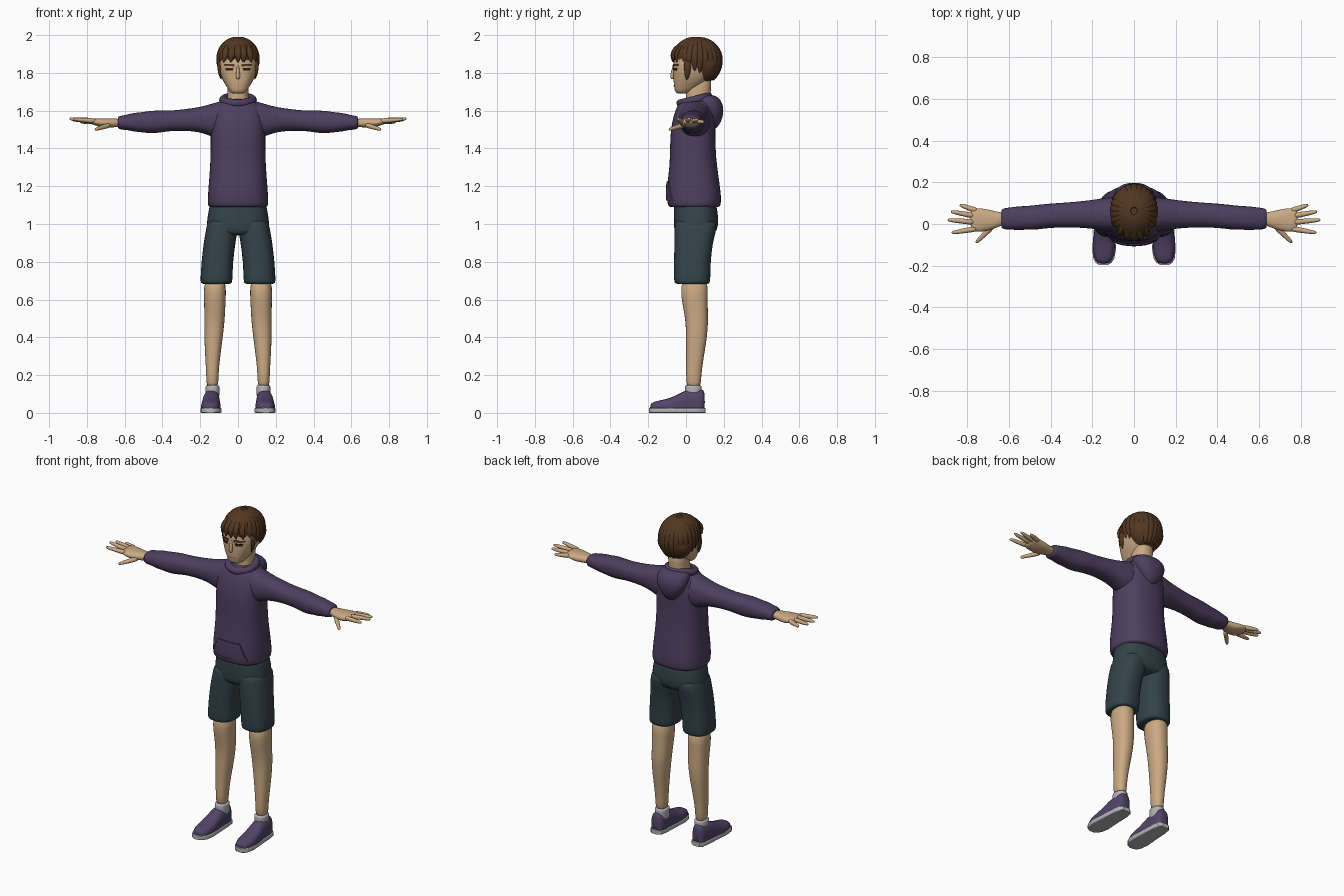
import bpy, bmesh, math, random
from mathutils import Vector

random.seed(4)
cube = bpy.data.objects.get("Cube")
if cube:
    bpy.data.objects.remove(cube, do_unlink=True)


def material(name, r, g, b):
    mat = bpy.data.materials.new(name)
    mat.use_nodes = True
    mat.diffuse_color = (r, g, b, 1)
    bsdf = next(n for n in mat.node_tree.nodes if n.type == 'BSDF_PRINCIPLED')
    bsdf.inputs["Base Color"].default_value = (r, g, b, 1)
    bsdf.inputs["Roughness"].default_value = 0.8
    return mat


purple = material("hoodie purple", .075, .05, .115)
teal = material("shorts dark teal", .033, .056, .066)
skin = material("skin", .6, .4, .23)
brown = material("hair brown", .085, .038, .015)
dark = material("eye dark brown", .03, .012, .007)
shoe_purple = material("shoe purple", .085, .058, .14)
white = material("sock and sole grey", .45, .45, .47)


def finish(name, bm, mat, mirror=False, sub=1):
    """Turn a bmesh into a smooth object, optionally mirrored across x."""
    bmesh.ops.recalc_face_normals(bm, faces=bm.faces)
    mesh = bpy.data.meshes.new(name)
    bm.to_mesh(mesh)
    bm.free()
    mesh.materials.append(mat)
    obj = bpy.data.objects.new(name, mesh)
    bpy.context.collection.objects.link(obj)
    bpy.ops.object.select_all(action='DESELECT')
    obj.select_set(True)
    bpy.context.view_layer.objects.active = obj
    if sub:
        mesh.shade_smooth()
    else:
        bpy.ops.object.shade_smooth_by_angle(angle=math.radians(40))
    if mirror:
        obj.modifiers.new("Mirror", 'MIRROR').use_mirror_merge = False
    if sub:
        m = obj.modifiers.new("Subdivision", 'SUBSURF')
        m.levels = m.render_levels = sub
    return obj


def skin_loops(bm, loops):
    """Bridge rings of vertices with quads and cap both ends."""
    n = len(loops[0])
    for a, b in zip(loops, loops[1:]):
        for i in range(n):
            j = (i + 1) % n
            bm.faces.new((a[i], a[j], b[j], b[i]))
    bm.faces.new(loops[0])
    bm.faces.new(loops[-1])


def loft(name, axis, rings, mat, p=2.3, mirror=False, floor=None, sub=1, n=20):
    """Rings are (position on axis, low, high, low, high) of the other two axes."""
    bm = bmesh.new()
    loops = []
    for t, a0, a1, b0, b1 in rings:
        loop = []
        for i in range(n):
            ang = math.tau * (i + .5) / n
            c, s = (math.copysign(abs(v) ** (2 / p), v) for v in (math.cos(ang), math.sin(ang)))
            co = [(a0 + a1 + (a1 - a0) * c) / 2, (b0 + b1 + (b1 - b0) * s) / 2]
            co.insert(axis, t)
            if floor is not None:
                co[2] = max(co[2], floor)
            loop.append(bm.verts.new(co))
        loops.append(loop)
    skin_loops(bm, loops)
    return finish(name, bm, mat, mirror, sub)


def centred(rings):
    return [(z, -w, w, f, b) for z, w, f, b in rings]


def tube(bm, path, radii, up=(0, 0, 1), flat=1.0, n=8):
    """Tapered tube along a path, flattened along the up direction."""
    pts = [Vector(q) for q in path]
    loops = []
    for k, q in enumerate(pts):
        d = pts[min(k + 1, len(pts) - 1)] - pts[max(k - 1, 0)]
        side = d.cross(Vector(up)).normalized()
        out = side.cross(d).normalized()
        loops.append([bm.verts.new(q + radii[k] * (side * math.cos(a) + out * math.sin(a) * flat))
                      for a in (math.tau * i / n for i in range(n))])
    skin_loops(bm, loops)


def plate(name, target, corners, mat, thick=.004, mirror=False, steps=8):
    """Thin patch laid on the front of a target; corners are (x, z), low-left first."""
    bpy.context.view_layer.update()
    deps = bpy.context.evaluated_depsgraph_get()
    a, b, c, d = (Vector((x, 0, z)) for x, z in corners)
    bm = bmesh.new()
    grid = []
    for i in range(steps + 1):
        row = []
        for j in range(steps + 1):
            q = a.lerp(b, i / steps).lerp(d.lerp(c, i / steps), j / steps)
            hit, loc, _, _ = target.ray_cast((q.x, -1, q.z), (0, 1, 0), depsgraph=deps)
            q.y = (loc.y if hit else 0) - thick
            row.append(bm.verts.new(q))
        grid.append(row)
    for i in range(steps):
        for j in range(steps):
            bm.faces.new((grid[i][j], grid[i + 1][j], grid[i + 1][j + 1], grid[i][j + 1]))
    rim = bmesh.ops.extrude_face_region(bm, geom=bm.faces[:])
    for v in rim["geom"]:
        if isinstance(v, bmesh.types.BMVert):
            v.co.y += thick + .003
    return finish(name, bm, mat, mirror, 0)


# Hoodie body, front pocket, sleeves, hood and collar
body = loft("hoodie_body", 2, centred([
    (1.088, .145, -.08, .17), (1.092, .158, -.094, .18), (1.11, .163, -.1, .187),
    (1.15, .161, -.104, .187), (1.21, .157, -.102, .18), (1.3, .149, -.088, .166),
    (1.4, .146, -.086, .157), (1.5, .147, -.083, .157), (1.57, .145, -.068, .155),
    (1.62, .13, -.05, .148), (1.655, .09, -.03, .13), (1.665, .06, -.01, .11)]), purple, 2.5)
plate("front_pocket", body, [(-.115, 1.125), (.115, 1.125), (.075, 1.225), (-.075, 1.225)], purple, .006)
loft("sleeves", 0, [
    (.05, -.04, .13, 1.45, 1.66), (.1, -.038, .13, 1.45, 1.65), (.15, -.032, .125, 1.465, 1.634),
    (.2, -.022, .115, 1.487, 1.62), (.3, -.016, .105, 1.495, 1.605), (.38, -.018, .1, 1.49, 1.6),
    (.43, -.022, .096, 1.48, 1.602), (.48, -.03, .09, 1.48, 1.598), (.52, -.026, .086, 1.487, 1.59),
    (.55, -.032, .086, 1.488, 1.59), (.59, -.026, .08, 1.498, 1.578), (.61, -.028, .078, 1.498, 1.576),
    (.632, -.022, .073, 1.503, 1.57), (.636, -.015, .065, 1.51, 1.565)], purple, mirror=True)
loft("hood", 2, centred([
    (1.5, .02, .11, .155), (1.525, .045, .1, .178), (1.56, .075, .08, .194), (1.6, .095, .07, .2),
    (1.64, .1, .05, .195), (1.67, .09, .045, .172), (1.684, .065, .05, .15)]), purple)
bpy.ops.mesh.primitive_torus_add(location=(0, .045, 1.657), rotation=(.24, 0, 0), major_radius=.076,
                                 minor_radius=.022, major_segments=32, minor_segments=10)
collar = bpy.context.object
collar.name = "collar"
collar.scale = (1.02, 1.0, 1.0)
collar.data.materials.append(purple)
collar.data.shade_smooth()

# Shorts
loft("shorts_hips", 2, centred([
    (.94, .1, -.04, .12), (.95, .165, -.06, .158), (.99, .168, -.066, .172),
    (1.04, .163, -.066, .172), (1.1, .152, -.064, .162), (1.12, .145, -.06, .155)]), teal, 2.5)
loft("shorts_legs", 2, [
    (.682, .045, .185, -.05, .115), (.685, .031, .198, -.062, .127), (.71, .028, .2, -.065, .13),
    (.8, .026, .194, -.064, .131), (.9, .013, .183, -.063, .142), (.96, .002, .172, -.063, .16),
    (1.0, .0, .165, -.06, .165), (1.03, .01, .15, -.05, .15)], teal, 2.5, True)

# Legs, socks and shoes
loft("legs", 2, [
    (.12, .103, .168, .002, .08), (.2, .104, .168, 0, .08), (.3, .094, .174, 0, .095),
    (.4, .08, .179, 0, .112), (.48, .071, .179, -.002, .118), (.55, .067, .179, -.014, .116),
    (.62, .064, .181, -.028, .115), (.72, .06, .182, -.03, .12)], skin, mirror=True)
loft("socks", 2, [(z, .098, .172, -.006, .084) for z in (.07, .1, .14, .148)], white, mirror=True)
loft("shoes", 1, [
    (-.19, .125, .168, -.01, .045), (-.178, .104, .186, -.01, .058), (-.13, .09, .198, -.02, .068),
    (-.08, .091, .196, -.03, .08), (-.03, .094, .19, -.03, .105), (0, .096, .187, -.04, .122),
    (.05, .096, .184, -.04, .12), (.085, .1, .18, -.04, .128), (.1, .115, .168, -.03, .115)],
    shoe_purple, 2.8, True, .018)
loft("soles", 1, [
    (y, a, b, 0, .026) for y, a, b in ((-.197, .128, .165), (-.186, .108, .184), (-.165, .094, .195),
    (-.12, .086, .2), (-.03, .091, .193), (.05, .094, .188), (.09, .101, .181), (.104, .118, .165))],
    white, 9, True, sub=0)

# Hands
loft("palms", 0, [
    (.61, 0, .055, 1.515, 1.557), (.65, -.014, .057, 1.513, 1.558), (.69, -.03, .068, 1.508, 1.56),
    (.73, -.038, .076, 1.513, 1.56), (.765, -.038, .077, 1.525, 1.56), (.785, -.03, .07, 1.532, 1.556)],
    skin, mirror=True)
bm = bmesh.new()
digits = [((.75, .062, 1.542), (.835, .092, 1.54)), ((.76, .038, 1.545), (.878, .06, 1.552)),
          ((.76, .008, 1.547), (.893, .02, 1.557)), ((.75, -.022, 1.545), (.874, -.042, 1.555)),
          ((.675, -.008, 1.525), (.757, -.09, 1.5))]
for root, tip in digits:
    root, tip = Vector(root), Vector(tip)
    tube(bm, [root.lerp(tip, f) for f in (0, .35, .7, .95, 1)], [.016, .014, .012, .009, .004])
finish("fingers", bm, skin, True)

# Neck and head
loft("neck", 2, centred([(1.6, .066, -.01, .13), (1.66, .057, 0, .13), (1.72, .055, 0, .132),
                         (1.8, .06, 0, .14)]), skin)
head = loft("head", 2, centred([
    (1.69, .03, -.045, 0), (1.698, .043, -.058, .025), (1.725, .06, -.064, .075),
    (1.76, .082, -.067, .12), (1.8, .099, -.068, .15), (1.85, .105, -.069, .17),
    (1.9, .1, -.06, .17), (1.95, .07, -.02, .13)]), skin, 2.5)
bm = bmesh.new()
tube(bm, [(0, -.062, 1.845), (0, -.07, 1.81), (0, -.074, 1.78), (0, -.07, 1.766)],
     [.006, .009, .013, .009], up=(0, -1, 0))
finish("nose", bm, skin)
plate("eyebrows", head, [(.018, 1.834), (.075, 1.838), (.074, 1.847), (.018, 1.846)], brown, .005, True)
plate("eyes", head, [(.027, 1.812), (.064, 1.812), (.067, 1.827), (.024, 1.827)], dark, .003, True)
plate("mouth", head, [(-.02, 1.729), (.02, 1.729), (.02, 1.732), (-.02, 1.732)], skin, .002)

# Hair: a cap overlaid with tapering locks that run from the crown to the hairline
loft("hair_cap", 2, centred([
    (1.75, .05, .06, .13), (1.78, .085, .045, .155), (1.82, .104, .03, .178), (1.85, .109, .01, .187),
    (1.862, .11, -.068, .188), (1.9, .11, -.07, .186), (1.94, .096, -.05, .172),
    (1.97, .07, -.01, .135), (1.987, .035, .025, .09)]), brown)
bm = bmesh.new()
count, steps = 26, 9
for k in range(count):
    t = math.tau * (k + .5) / count
    ct, st = math.cos(t), math.sin(t)
    low = max(-.95, -.5 - .45 * st + random.uniform(-.1, .06))
    path = []
    for s in range(steps):
        phi = .12 + (math.acos(low) - .12) * s / (steps - 1)
        c = math.cos(phi)
        r = math.sin(phi) if c > 0 else 1 - .36 * c * c
        path.append((.107 * r * ct, .06 + .126 * r * st, 1.87 + .118 * c))
    tube(bm, path, [.01, .014, .018, .02, .021, .021, .019, .014, .003], (ct, st, .3), .55)
# Forelocks and sideburns
for x in (-.07, -.035, .0, .03, .065):
    y = -.068 + x * x * 5
    tube(bm, [(x * .5, y + .06, 1.965), (x * .85, y + .005, 1.93), (x, y - .008, 1.89),
              (x * 1.1, y, 1.852)], [.012, .022, .02, .003], (0, -1, .3), .6)
for side in (-1, 1):
    tube(bm, [(side * .098, .01, 1.87), (side * .101, .008, 1.82), (side * .095, .006, 1.785),
              (side * .087, .004, 1.762)], [.024, .02, .015, .003], (side, 0, 0), .5)
finish("hair_locks", bm, brown)
